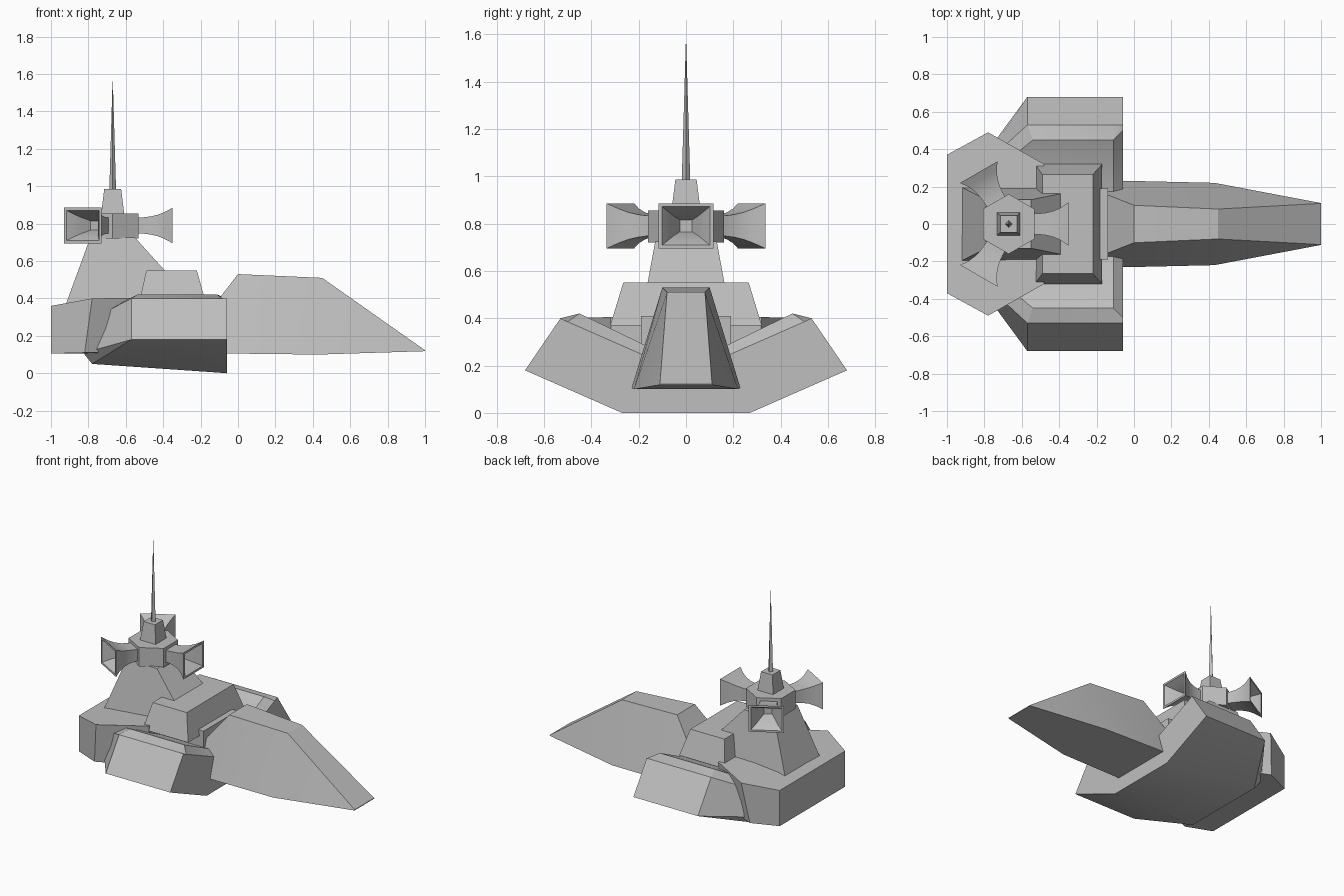
import bpy, bmesh, math
from mathutils import Matrix, Vector

cube = bpy.data.objects.get("Cube")
if cube:
    bpy.data.objects.remove(cube, do_unlink=True)

grey = bpy.data.materials.new("plain_grey")
grey.use_nodes = True
grey.diffuse_color = (0.52, 0.52, 0.52, 1)
grey.node_tree.nodes["Principled BSDF"].inputs["Base Color"].default_value = (0.52, 0.52, 0.52, 1)


def loft(name, rings, matrix=None):
    """Skin a list of equal-length point rings and cap both ends."""
    bm = bmesh.new()
    loops = [[bm.verts.new(p) for p in ring] for ring in rings]
    n = len(loops[0])
    for a, b in zip(loops, loops[1:]):
        for i in range(n):
            j = (i + 1) % n
            bm.faces.new((a[i], a[j], b[j], b[i]))
    bm.faces.new(loops[0])
    bm.faces.new(loops[-1])
    bmesh.ops.recalc_face_normals(bm, faces=bm.faces)
    if matrix:
        bm.transform(matrix)
    mesh = bpy.data.meshes.new(name)
    bm.to_mesh(mesh)
    bm.free()
    mesh.materials.append(grey)
    obj = bpy.data.objects.new(name, mesh)
    bpy.context.collection.objects.link(obj)
    bpy.ops.object.select_all(action="DESELECT")
    obj.select_set(True)
    bpy.context.view_layer.objects.active = obj
    bpy.ops.object.shade_smooth_by_angle(angle=math.radians(30))
    return obj


def mirrored(half):
    """Complete a half ring of points across y = 0."""
    return half + [(x, -y, z) for x, y, z in reversed(half)]


def rect(x0, x1, hw, z):
    return [(x0, -hw, z), (x1, -hw, z), (x1, hw, z), (x0, hw, z)]


def section(x, half):
    return mirrored([(x, y, z) for y, z in half])


# Hull with a sloping trench along the top and a tapered rear
loft("hull", [
    section(-0.06, [(0.27, 0), (0.68, 0.18), (0.53, 0.40), (0.50, 0.385), (0.17, 0.24)]),
    section(-0.11, [(0.27, 0.004), (0.68, 0.18), (0.53, 0.40), (0.45, 0.42), (0.16, 0.28)]),
    mirrored([(-0.78, 0.32, 0.05), (-0.57, 0.68, 0.18), (-0.57, 0.53, 0.40),
              (-0.54, 0.45, 0.42), (-0.54, 0.16, 0.28)]),
    section(-0.82, [(0.32, 0.10), (0.34, 0.11), (0.30, 0.27), (0.22, 0.28), (0.15, 0.27)]),
])

# Long wedge nose
loft("nose", [
    mirrored([(-0.33, 0.23, 0.105), (0, 0.10, 0.53)]),
    mirrored([(0.0, 0.23, 0.105), (0.0, 0.10, 0.53)]),
    mirrored([(0.43, 0.22, 0.10), (0.45, 0.08, 0.51)]),
    mirrored([(1.0, 0.112, 0.118), (1.0, 0.11, 0.123)]),
])

# Six-sided rear deck
loft("rear_deck", [
    mirrored([(-1, 0.37, 0.105), (-0.82, 0.45, 0.11), (-0.48, 0.30, 0.11)]),
    mirrored([(-1, 0.37, 0.36), (-0.78, 0.49, 0.40), (-0.48, 0.32, 0.405)]),
])

# Centre blocks and tower
loft("centre_block", [rect(-0.5, -0.14, 0.19, 0.2), rect(-0.5, -0.14, 0.19, 0.41)])
loft("front_cabin", [rect(-0.53, -0.17, 0.32, 0.37), rect(-0.49, -0.22, 0.265, 0.55)])
loft("tower", [rect(-0.92, -0.23, 0.195, 0.37), rect(-0.79, -0.55, 0.13, 0.725)])


# Six-sided horn mount, cap and mast
AXIS = -0.67


def disc(sides, radius, z, turn):
    angles = [2 * math.pi * i / sides + turn for i in range(sides)]
    return [(AXIS + radius * math.cos(a), radius * math.sin(a), z) for a in angles]


loft("horn_mount", [disc(6, 0.16, z, math.pi / 6) for z in (0.72, 0.855)])
loft("mount_cap", [rect(AXIS - 0.062, AXIS + 0.062, 0.062, 0.85),
                   rect(AXIS - 0.045, AXIS + 0.045, 0.045, 0.985)])
loft("mast", [disc(4, 0.018, 0.98, 0), disc(4, 0.001, 1.56, 0)])

# Three flared hollow horns: outer skin, rim, then funnel
HORN = [(0.12, 0.055, 0.042), (0.16, 0.056, 0.043), (0.20, 0.060, 0.048),
        (0.24, 0.070, 0.057), (0.28, 0.088, 0.073), (0.32, 0.116, 0.095),
        (0.32, 0.101, 0.081), (0.28, 0.072, 0.058), (0.24, 0.052, 0.042),
        (0.19, 0.026, 0.025)]
for k, label in enumerate(("front", "left", "right")):
    rings = [[(r, -w, -h), (r, w, -h), (r, w, h), (r, -w, h)] for r, w, h in HORN]
    place = Matrix.Translation(Vector((AXIS, 0, 0.79))) @ Matrix.Rotation(k * 2 * math.pi / 3, 4, "Z")
    loft(label + "_horn", rings, place)
